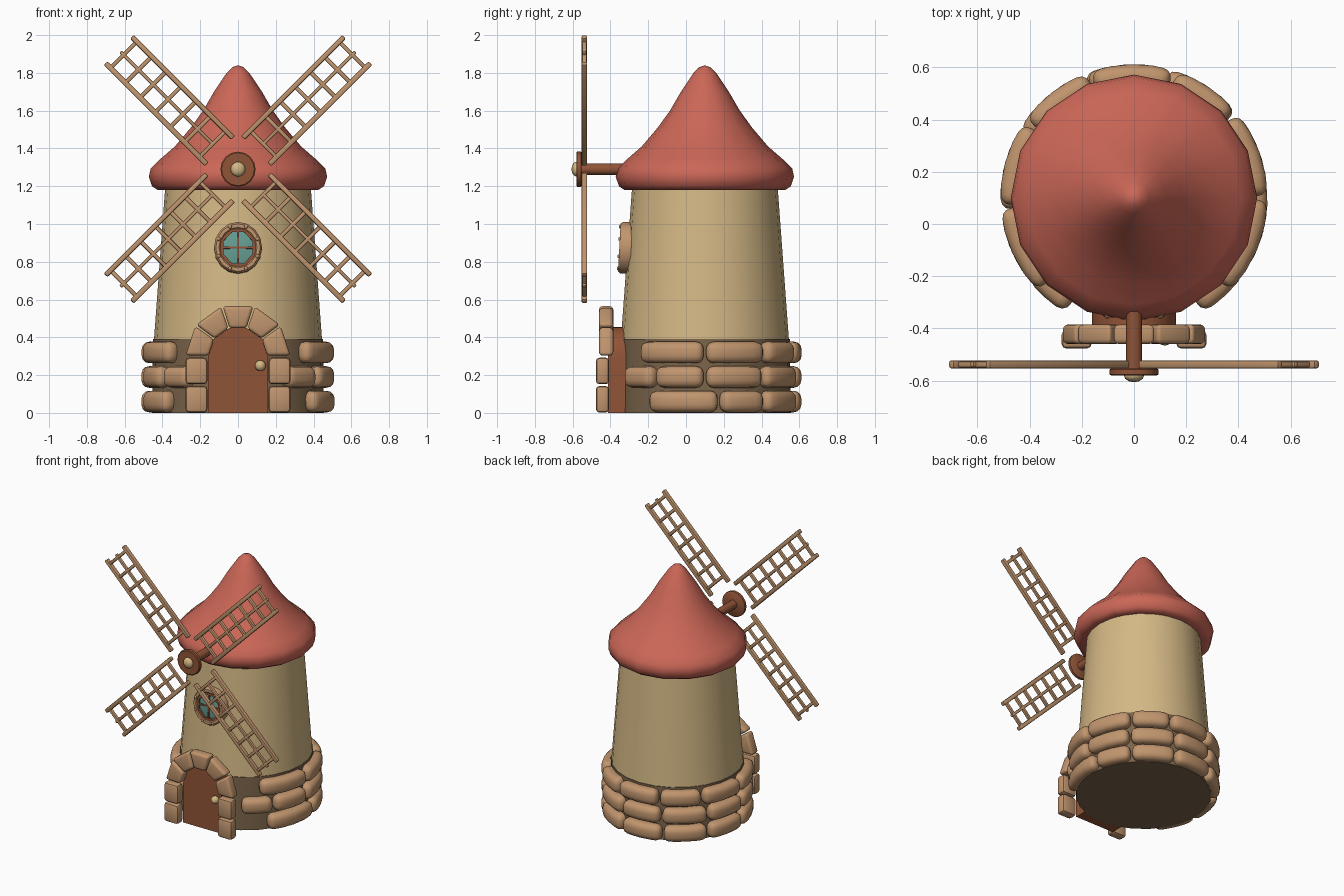
import bpy, bmesh, math
from mathutils import Matrix, Vector

if "Cube" in bpy.data.objects:
    bpy.data.objects.remove(bpy.data.objects["Cube"])

CY = 0.10  # tower axis in y


def mat(name, rgb):
    m = bpy.data.materials.new(name)
    m.diffuse_color = (*rgb, 1)
    m.use_nodes = True
    m.node_tree.nodes["Principled BSDF"].inputs["Base Color"].default_value = m.diffuse_color
    return m


RED = mat("roof_red", (0.60, 0.135, 0.095))
CREAM = mat("cream_plaster", (0.66, 0.48, 0.235))
STONE = mat("tan_stone", (0.53, 0.30, 0.155))
MORTAR = mat("dark_mortar", (0.20, 0.13, 0.07))
WOOD = mat("brown_wood", (0.28, 0.088, 0.038))
GLASS = mat("teal_glass", (0.13, 0.34, 0.29))
FRONT = Matrix.Rotation(math.pi / 2, 4, 'X')  # local z -> -y, local y -> z


def finish(bm, name, m, matrix=Matrix(), angle=40):
    bmesh.ops.transform(bm, matrix=matrix, verts=bm.verts)
    bmesh.ops.recalc_face_normals(bm, faces=bm.faces)
    me = bpy.data.meshes.new(name)
    bm.to_mesh(me)
    bm.free()
    me.materials.append(m)
    me.shade_smooth()
    ob = bpy.data.objects.new(name, me)
    bpy.context.collection.objects.link(ob)
    bpy.ops.object.select_all(action='DESELECT')
    ob.select_set(True)
    bpy.context.view_layer.objects.active = ob
    bpy.ops.object.shade_smooth_by_angle(angle=math.radians(angle))
    return ob


def lathe(name, prof, n, m, matrix=Matrix(), closed=False, angle=40, turn=0.0):
    """Spin (radius, height) points; caps open ends unless the profile is a closed loop."""
    bm = bmesh.new()
    rings = []
    for r, z in prof:
        if r < 1e-5:
            rings.append([bm.verts.new((0, 0, z))] * n)
        else:
            rings.append([bm.verts.new((r * math.cos(turn + math.tau * i / n),
                                        r * math.sin(turn + math.tau * i / n), z)) for i in range(n)])
    pairs = list(zip(rings, rings[1:])) + ([(rings[-1], rings[0])] if closed else [])
    for a, b in pairs:
        for i in range(n):
            j = (i + 1) % n
            bm.faces.new(list(dict.fromkeys((a[i], a[j], b[j], b[i]))))
    if not closed:
        for r in (rings[0], rings[-1]):
            if r[0] is not r[1]:
                bm.faces.new(r)
    return finish(bm, name, m, matrix, angle)


def polar_block(name, a0, a1, r0, r1, h0, h1, steps, bev, m, matrix=Matrix()):
    """Rounded stone following an arc, angles in degrees."""
    bm = bmesh.new()
    rings = []
    for k in range(steps + 1):
        a = math.radians(a0 + (a1 - a0) * k / steps)
        rings.append([bm.verts.new((r * math.cos(a), r * math.sin(a), h))
                      for r, h in ((r0, h0), (r1, h0), (r1, h1), (r0, h1))])
    for p, q in zip(rings, rings[1:]):
        for i in range(4):
            j = (i + 1) % 4
            bm.faces.new((p[i], p[j], q[j], q[i]))
    bm.faces.new(rings[0])
    bm.faces.new(rings[-1])
    bmesh.ops.recalc_face_normals(bm, faces=bm.faces)
    sharp = [e for e in bm.edges if e.calc_face_angle(0) > 0.7]
    bmesh.ops.bevel(bm, geom=sharp, offset=bev, segments=3, profile=0.5, affect='EDGES')
    return finish(bm, name, m, matrix)


def bars(name, items, bev, m, matrix=Matrix()):
    """Bevelled boxes (centre, size) in one mesh."""
    bm = bmesh.new()
    for c, s in items:
        bmesh.ops.create_cube(bm, size=1, matrix=Matrix.Translation(c) @ Matrix.Diagonal((*s, 1)))
    bmesh.ops.bevel(bm, geom=bm.edges[:], offset=bev, segments=2, profile=0.5, affect='EDGES')
    return finish(bm, name, m, matrix)


def ball(name, loc, size, m):
    bm = bmesh.new()
    bmesh.ops.create_uvsphere(bm, u_segments=12, v_segments=8, radius=1)
    return finish(bm, name, m, Matrix.Translation(loc) @ Matrix.Diagonal((*size, 1)), 60)


# Tower
AXIS = Matrix.Translation((0, CY, 0))
lathe("base_wall", [(0.455, 0), (0.45, 0.39)], 24, MORTAR, AXIS)
lathe("tower_wall", [(0.445, 0.385), (0.385, 1.2)], 24, CREAM, AXIS)
lathe("roof", [(0.37, 1.19), (0.425, 1.18), (0.455, 1.20), (0.472, 1.25), (0.462, 1.295), (0.41, 1.345),
               (0.335, 1.41), (0.25, 1.51), (0.185, 1.60), (0.127, 1.70), (0.06, 1.80),
               (0.03, 1.83), (0, 1.84)], 16, RED, AXIS, angle=75, turn=math.pi / 2)

# Base stone courses, open at the door
rows = [(0.003, (-38, 9, 40, 76, 113, 150, 186, 222)),
        (0.133, (-60, -33, 0, 39, 76, 112, 150, 186, 216, 240)),
        (0.263, (-45, 0, 40, 72, 110, 145, 184, 225))]
for k, (z, cuts) in enumerate(rows):
    for i, (a, b) in enumerate(zip(cuts, cuts[1:])):
        polar_block(f"base_stone_{k}_{i}", a + 0.8, b - 0.8, 0.41, 0.512, z, z + 0.114, 4, 0.04, STONE, AXIS)

# Door slab with arched top
bm = bmesh.new()
pts = [(-0.16, 0.0), (0.16, 0.0)] + [(0.16 * math.cos(math.pi * i / 14), 0.295 + 0.16 * math.sin(math.pi * i / 14))
                                     for i in range(15)]
f = bm.faces.new([bm.verts.new((x, -0.413, z)) for x, z in pts])
ext = bmesh.ops.extrude_face_region(bm, geom=[f], use_keep_orig=True)
bmesh.ops.translate(bm, vec=(0, 0.11, 0), verts=[v for v in ext["geom"] if isinstance(v, bmesh.types.BMVert)])
finish(bm, "door", WOOD)
ball("door_knob", (0.118, -0.437, 0.25), (0.029, 0.029, 0.029), CREAM)

# Door surround
ARCH = Matrix.Translation((0, 0, 0.30)) @ FRONT
for i in range(5):
    polar_block(f"arch_stone_{i}", 36 * i + 1, 36 * i + 35, 0.155, 0.277, 0.385, 0.46, 1, 0.018, STONE, ARCH)
for s in (-1, 1):
    for k, z in enumerate((0.072, 0.222)):
        bars(f"jamb_stone_{k}", [((s * 0.22, -0.442, z), (0.115, 0.07, 0.14))], 0.018, STONE)

# Round window, leaning with the wall
WIN = (Matrix.Translation((0, -0.31, 0.873)) @ Matrix.Rotation(math.radians(-3), 4, 'X')
       @ FRONT @ Matrix.Diagonal((0.95, 1.02, 1, 1)))
T8 = math.pi / 8
lathe("window_ring", [(0.098, -0.02), (0.134, -0.02), (0.134, 0.03), (0.124, 0.043), (0.106, 0.043),
                      (0.098, 0.035)], 16, STONE, WIN, closed=True, turn=T8)
lathe("window_frame", [(0.088, -0.02), (0.106, -0.02), (0.106, 0.038), (0.088, 0.038)], 8, WOOD, WIN,
      closed=True, turn=T8)
lathe("window_glass", [(0.096, -0.02), (0.096, 0.022), (0.05, 0.03), (0, 0.033)], 8, GLASS, WIN, turn=T8)
bars("window_cross", [((0, 0, 0.028), (0.185, 0.011, 0.02)), ((0, 0, 0.028), (0.011, 0.185, 0.02))],
     0.002, WOOD, WIN)
for i in range(8):
    p = WIN @ Vector((0.117 * math.cos(math.tau * i / 8 + T8), 0.117 * math.sin(math.tau * i / 8 + T8), 0.043))
    ball(f"window_stud_{i}", p, (0.01, 0.008, 0.01), STONE)

# Axle and hub
HUB = Matrix.Translation((0, 0, 1.29)) @ FRONT
lathe("axle", [(0.031, 0.2), (0.031, 0.57)], 12, WOOD, HUB)
lathe("hub_disc", [(0.088, 0.553), (0.093, 0.557), (0.093, 0.576), (0.087, 0.581)], 16, WOOD, HUB)
ball("hub_knob", (0, -0.58, 1.29), (0.039, 0.026, 0.039), CREAM)

# Four lattice sails
for k in range(4):
    items = [((0.514, s * 0.099, 0.538), (0.756, 0.028, 0.03)) for s in (-1, 1)]
    items.append(((0.53, 0, 0.538), (0.70, 0.02, 0.022)))
    items += [((0.19 + 0.111 * i, 0, 0.538), (0.022, 0.20, 0.024)) for i in range(7)]
    bars(f"sail_{k}", items, 0.007, STONE, HUB @ Matrix.Rotation(math.pi / 4 + math.pi / 2 * k, 4, 'Z'))
